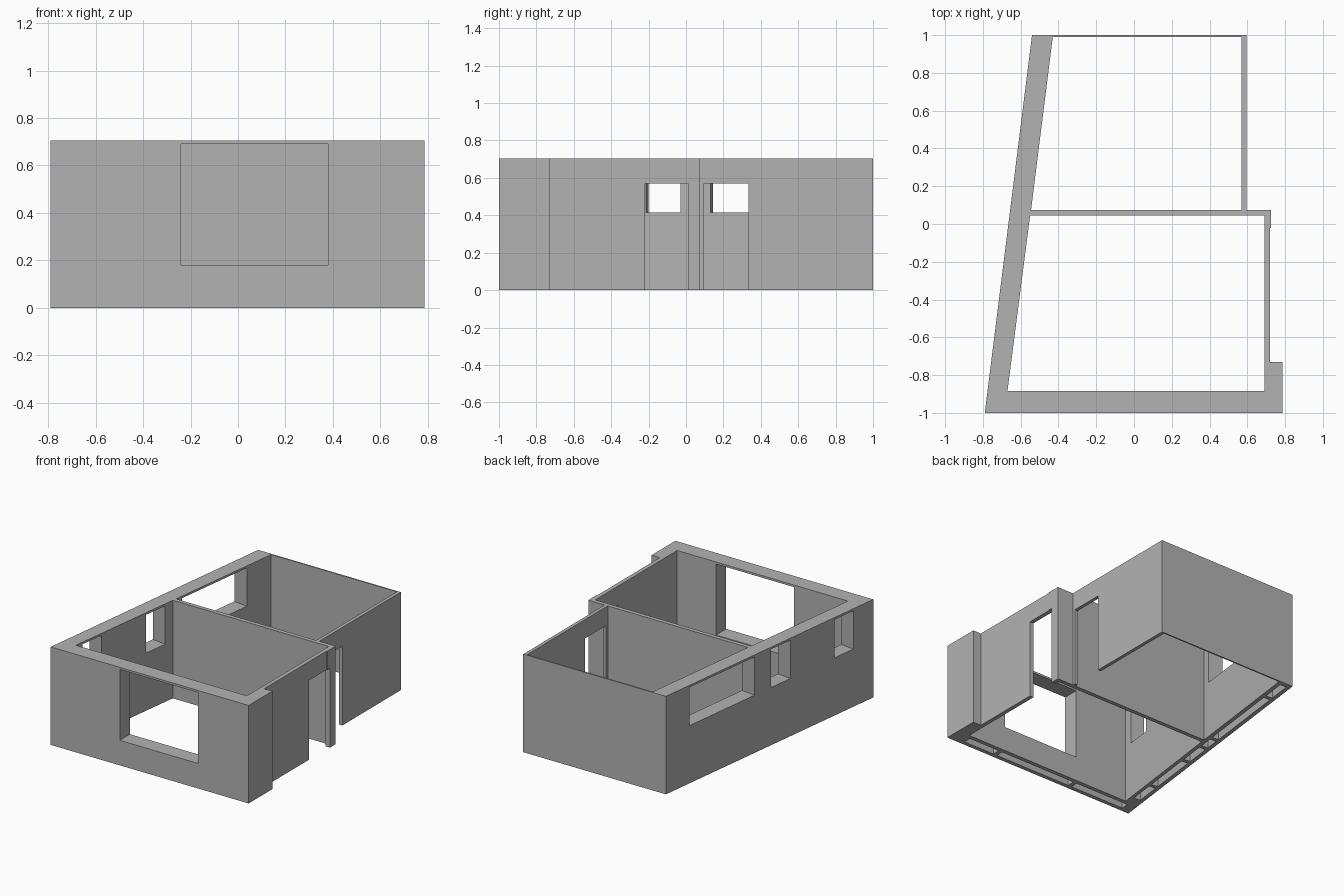
import bpy
import bmesh

cube = bpy.data.objects.get("Cube")
if cube:
    bpy.data.objects.remove(cube, do_unlink=True)

HEIGHT = 0.705
HEAD = 0.69      # top of the window openings
SILL = 0.415     # side window sills
DOOR = 0.57      # door height
SKIN = 0.03      # shell around the hollow wall cores
THICK = 0.11     # slanted wall thickness

plaster = bpy.data.materials.new("grey plaster")
plaster.use_nodes = True
grey = (0.45, 0.45, 0.45, 1)
plaster.diffuse_color = grey
plaster.node_tree.nodes["Principled BSDF"].inputs["Base Color"].default_value = grey


def prism(name, points, low, high):
    """Extrude a plan outline between two heights."""
    bm = bmesh.new()
    face = bm.faces.new([bm.verts.new((x, y, low)) for x, y in points])
    top = bmesh.ops.extrude_face_region(bm, geom=[face])["geom"]
    verts = [v for v in top if isinstance(v, bmesh.types.BMVert)]
    bmesh.ops.translate(bm, verts=verts, vec=(0, 0, high - low))
    bmesh.ops.recalc_face_normals(bm, faces=bm.faces)
    mesh = bpy.data.meshes.new(name)
    bm.to_mesh(mesh)
    bm.free()
    mesh.materials.append(plaster)
    obj = bpy.data.objects.new(name, mesh)
    bpy.context.collection.objects.link(obj)
    return obj


def rect(x0, x1, y0, y1):
    return [(x0, y0), (x1, y0), (x1, y1), (x0, y1)]


def slanted(y0, y1, d0, d1):
    """Plan quad set square to the slanted wall, at depths d0 to d1 inside it."""
    def at(y, d):
        return (-0.665 + 0.125 * y + 0.992 * d, y - 0.124 * d)
    return [at(y0, d0), at(y0, d1), at(y1, d1), at(y1, d0)]


def cut(points, low, high):
    """Remove a prism from the walls."""
    cutter = prism("cutter", points, low, high)
    cutter.hide_render = True
    mod = walls.modifiers.new("cut", 'BOOLEAN')
    mod.operation = 'DIFFERENCE'
    mod.solver = 'EXACT'
    mod.object = cutter
    bpy.context.view_layer.objects.active = walls
    bpy.ops.object.modifier_apply(modifier=mod.name)
    bpy.data.objects.remove(cutter, do_unlink=True)


# Outer block with the corner pier and stepped side
walls = prism("house_walls", [
    (-0.79, -1), (0.785, -1), (0.785, -0.73), (0.72, -0.73), (0.72, -0.02),
    (0.725, -0.02), (0.725, 0.075), (0.595, 0.075), (0.595, 1), (-0.54, 1)],
    0, HEIGHT)

# Two rooms, open above and below
cut([(-0.67, -0.885), (0.69, -0.885), (0.69, 0.045), (-0.55, 0.045)], -1, 1)
cut([(-0.545, 0.075), (0.57, 0.075), (0.57, 0.99), (-0.43, 0.99)], -1, 1)

# Front window
cut(rect(-0.24, 0.38, -1.1, -0.8), 0.18, HEAD)

# Windows in the slanted wall, each with a hollow core beneath
for y0, y1 in [(-0.808, -0.625), (-0.2, -0.015), (0.145, 0.77)]:
    cut(slanted(y0, y1, -0.05, 0.16), SILL, HEAD)
    cut(slanted(y0, y1, SKIN, THICK - SKIN), -0.1, SILL - SKIN)

# Side doors
cut(rect(0.64, 0.8, -0.22, 0.01), -0.1, DOOR)
cut(rect(0.5, 0.65, 0.095, 0.335), -0.1, DOOR)

# Hollow cores between the windows, open at the base
for y0, y1 in [(-0.595, -0.23), (0.015, 0.115), (0.8, 0.97)]:
    cut(slanted(y0, y1, SKIN, THICK - SKIN), -0.1, HEIGHT - SKIN)
for x0, x1, top in [(-0.71, -0.27, HEIGHT - SKIN),
                    (-0.24, 0.38, 0.18 - SKIN),
                    (0.41, 0.66, HEIGHT - SKIN)]:
    cut(rect(x0, x1, -0.97, -0.915), -0.1, top)
